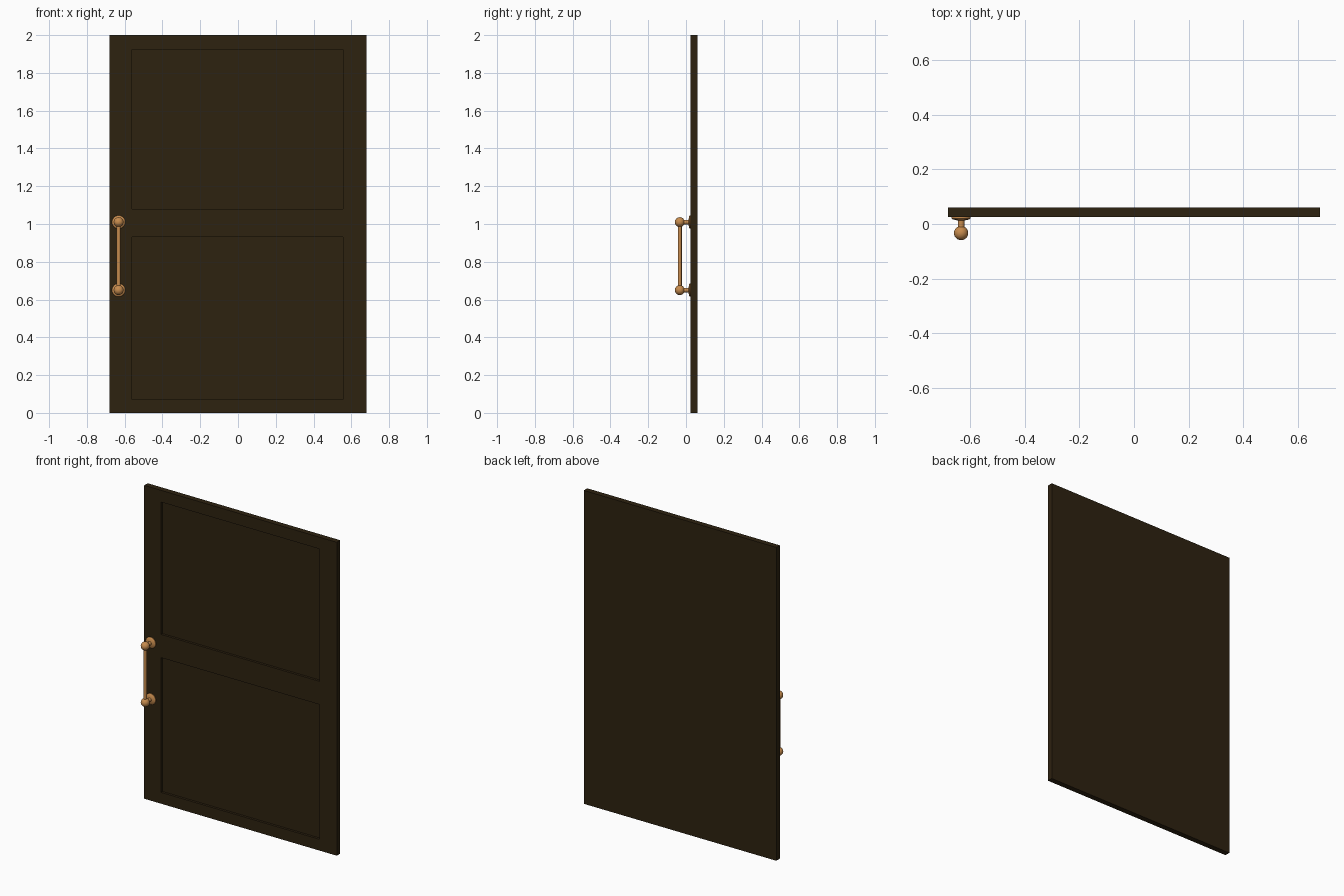
import bpy, bmesh, math
from mathutils import Matrix

if "Cube" in bpy.data.objects:
    bpy.data.objects.remove(bpy.data.objects["Cube"])


def material(name, rgb):
    m = bpy.data.materials.new(name)
    m.diffuse_color = (*rgb, 1)
    m.use_nodes = True
    m.node_tree.nodes["Principled BSDF"].inputs["Base Color"].default_value = m.diffuse_color
    return m


WOOD = material("dark wood", (0.027, 0.016, 0.005))
BRASS = material("brass", (0.57, 0.26, 0.075))


def finish(name, bm, mat, smooth=False):
    bmesh.ops.remove_doubles(bm, verts=bm.verts, dist=1e-5)
    bmesh.ops.recalc_face_normals(bm, faces=bm.faces)
    for f in bm.faces:
        f.smooth = smooth
    mesh = bpy.data.meshes.new(name)
    bm.to_mesh(mesh)
    bm.free()
    mesh.materials.append(mat)
    ob = bpy.data.objects.new(name, mesh)
    bpy.context.collection.objects.link(ob)
    if smooth:
        bpy.ops.object.select_all(action='DESELECT')
        ob.select_set(True)
        bpy.context.view_layer.objects.active = ob
        bpy.ops.object.shade_smooth_by_angle(angle=math.radians(40))
    return ob


# Door leaf: flat slab with two recessed panels in the front face
FRONT, BACK, RECESS = 0.025, 0.06, 0.015
xs = [-0.68, -0.56, 0.557, 0.68]
zs = [0, 0.072, 0.932, 1.08, 1.925, 2.0]
bm = bmesh.new()


def quad(*pts):
    bm.faces.new([bm.verts.new(p) for p in pts])


for i in range(3):
    for j in range(5):
        x0, x1, z0, z1 = xs[i], xs[i + 1], zs[j], zs[j + 1]
        corners = [(x0, z0), (x1, z0), (x1, z1), (x0, z1)]
        panel = i == 1 and j in (1, 3)
        y = FRONT + RECESS if panel else FRONT
        quad(*[(x, y, z) for x, z in corners])
        quad(*[(x, BACK, z) for x, z in reversed(corners)])
        for k in range(4):
            (ax, az), (bx, bz) = corners[k], corners[(k + 1) % 4]
            outer = (ax == bx and abs(ax) == 0.68) or (az == bz and az in (0, 2.0))
            if panel or outer:
                end = y if panel else BACK
                quad((ax, FRONT, az), (bx, FRONT, bz), (bx, end, bz), (ax, end, az))
finish("door_leaf", bm, WOOD)

# Pull handle
HX, HY, LOW, HIGH = -0.632, -0.03, 0.65, 1.01


def lathe(name, profile, z):
    """Revolve (radius, y) points about the y axis through the handle."""
    bm = bmesh.new()
    vs = [bm.verts.new((HX + r, y, z)) for r, y in profile]
    es = [bm.edges.new(p) for p in zip(vs, vs[1:])]
    bmesh.ops.spin(bm, geom=vs + es, cent=(HX, 0, z), axis=(0, 1, 0),
                   angle=math.tau, steps=32, use_duplicate=False)
    finish(name, bm, BRASS, True)


for label, z in (("lower", LOW), ("upper", HIGH)):
    # Round rose plate with bevelled rim, and its stem
    lathe(label + "_handle_mount",
          [(0, 0.027), (0.035, 0.027), (0.035, 0.021), (0.031, 0.017),
           (0.018, 0.014), (0.012, 0.012), (0.012, HY), (0, HY)], z)
    # Ball end
    bm = bmesh.new()
    bmesh.ops.create_uvsphere(bm, u_segments=32, v_segments=16, radius=0.026,
                              matrix=Matrix.Translation((HX, HY - 0.003, z)))
    finish(label + "_handle_ball", bm, BRASS, True)

# Vertical grip bar
bm = bmesh.new()
bmesh.ops.create_cone(bm, cap_ends=True, segments=24, radius1=0.0105, radius2=0.0105,
                      depth=HIGH - LOW,
                      matrix=Matrix.Translation((HX, HY - 0.003, (LOW + HIGH) / 2)))
finish("handle_bar", bm, BRASS, True)
